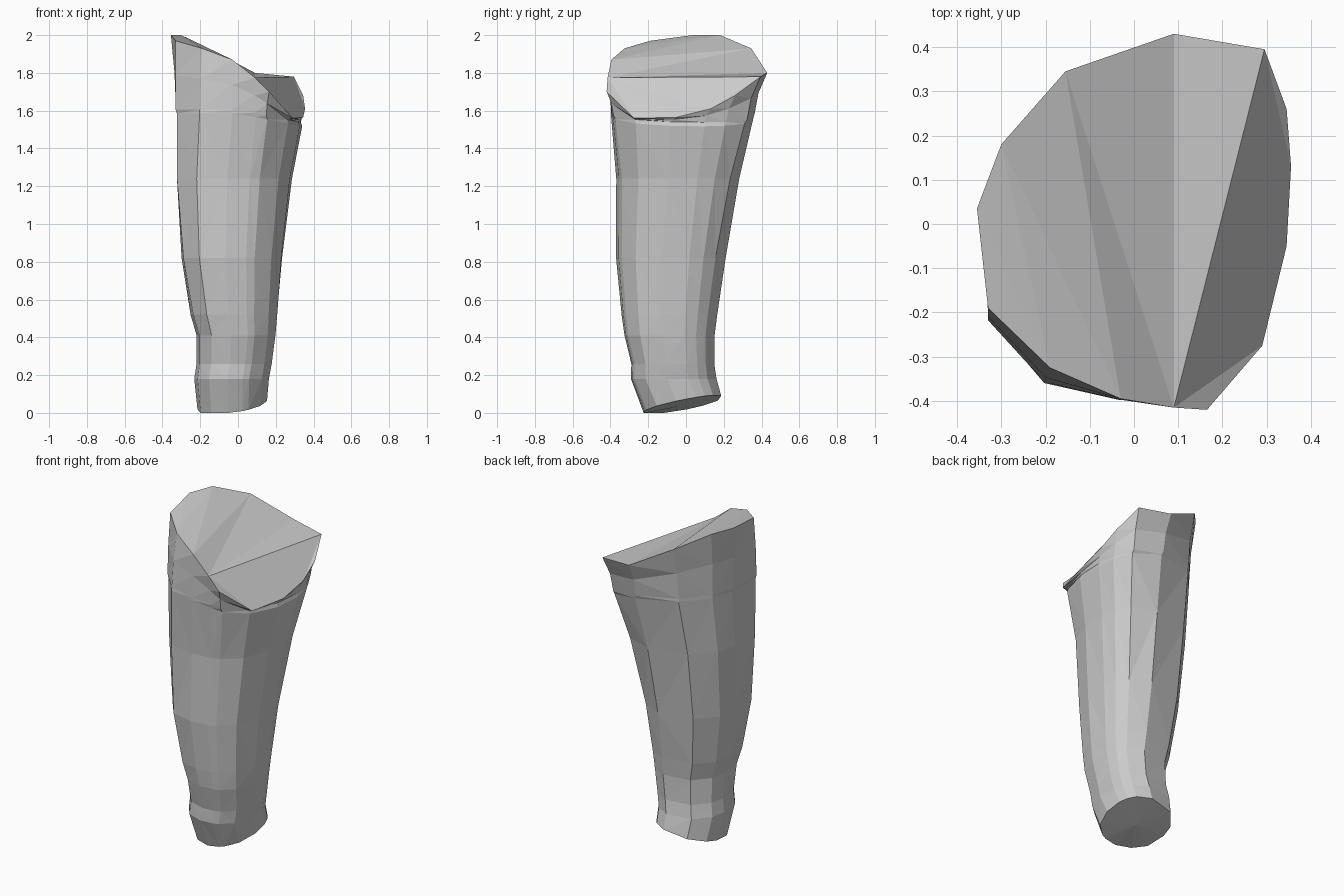
import bpy, bmesh
from math import atan2, cos, sin, copysign
from mathutils import Vector

if "Cube" in bpy.data.objects:
    bpy.data.objects.remove(bpy.data.objects["Cube"])

# Slanted cut at the top: rim points (x, y, z), counter-clockwise
RIM = [(0.09, -0.415, 1.775), (0.165, -0.42, 1.70), (0.29, -0.275, 1.56),
       (0.345, -0.05, 1.565), (0.355, 0.13, 1.61), (0.345, 0.26, 1.68),
       (0.295, 0.395, 1.78), (0.09, 0.43, 1.80), (-0.155, 0.345, 1.93),
       (-0.30, 0.18, 2.0), (-0.355, 0.035, 2.0), (-0.33, -0.19, 1.97),
       (-0.19, -0.325, 1.93), (-0.03, -0.395, 1.87)]

# Limb sections from the top down: z, xmin, xmax, ymin, ymax, share of rim shape
SECTIONS = [(1.605, -0.33, 0.33, -0.405, 0.36, 0.6),
            (1.585, -0.325, 0.335, -0.40, 0.352, 0.4),
            (1.24, -0.325, 0.28, -0.367, 0.275, 0.2),
            (0.82, -0.30, 0.233, -0.367, 0.208, 0),
            (0.52, -0.252, 0.21, -0.34, 0.168, 0),
            (0.41, -0.22, 0.20, -0.325, 0.155, 0),
            (0.26, -0.22, 0.18, -0.29, 0.155, 0),
            (0.18, -0.232, 0.165, -0.292, 0.168, 0),
            (0.0, -0.215, 0.155, -0.225, 0.192, 0)]


def section_point(u, v, sec):
    """Place one normalised rim direction on a skewed rounded section."""
    z, x0, x1, y0, y1, w = sec
    a = atan2(v, u)
    n = 2 / 2.25
    px = copysign(abs(cos(a)) ** n, cos(a)) * (1 - w) + u * w
    py = copysign(abs(sin(a)) ** n, sin(a)) * (1 - w) + v * w
    # fuller towards front left and back right, leaner on the other diagonal
    skew = px * py
    k = 0.05 if skew < 0 else 0.2 if px < 0 else 0.2 * (1 - w)
    grow = 1 + k * skew * min(1, max(0, z - 0.2))
    x = (x0 + x1) / 2 + grow * px * (x1 - x0) / 2
    y = (y0 + y1) / 2 + grow * py * (y1 - y0) / 2
    if z > 1.5:                       # seam dips on the right
        z -= 0.2 * max(0, x)
    if z == 0:                        # lower end is tilted
        z = max(0, 0.05 + 0.2 * y + 0.15 * x)
    return Vector((x, y, z))


outlines = [[Vector(p) for p in RIM]]
for sec in SECTIONS:
    outlines.append([section_point(x / 0.355, (y - 0.005) / 0.425, sec)
                     for x, y, _ in RIM])

# Waist under the flared rim
waist = []
for r, s in zip(outlines[0], outlines[1]):
    p = s.lerp(r, 0.3)
    p.z = (r.z + s.z) / 2
    waist.append(p)
outlines.insert(1, waist)

bm = bmesh.new()
rings = [[bm.verts.new(p) for p in line] for line in outlines]

# Side walls
n = len(RIM)
for up, low in zip(rings, rings[1:]):
    for i in range(n):
        j = (i + 1) % n
        bm.faces.new((low[i], low[j], up[j], up[i]))

# Creased top cut
top = rings[0]
bm.faces.new(top[7:] + top[:1])
bm.faces.new((top[0], top[6], top[7]))
bm.faces.new(top[0:7])

# Fanned lower end
hub = bm.verts.new((-0.03, -0.03, 0.035))
end = rings[-1]
for i in range(n):
    bm.faces.new((hub, end[(i + 1) % n], end[i]))

bmesh.ops.triangulate(bm, faces=bm.faces[:])
bmesh.ops.recalc_face_normals(bm, faces=bm.faces[:])
mesh = bpy.data.meshes.new("limb_segment")
bm.to_mesh(mesh)
bm.free()
bpy.context.collection.objects.link(bpy.data.objects.new("limb_segment", mesh))
